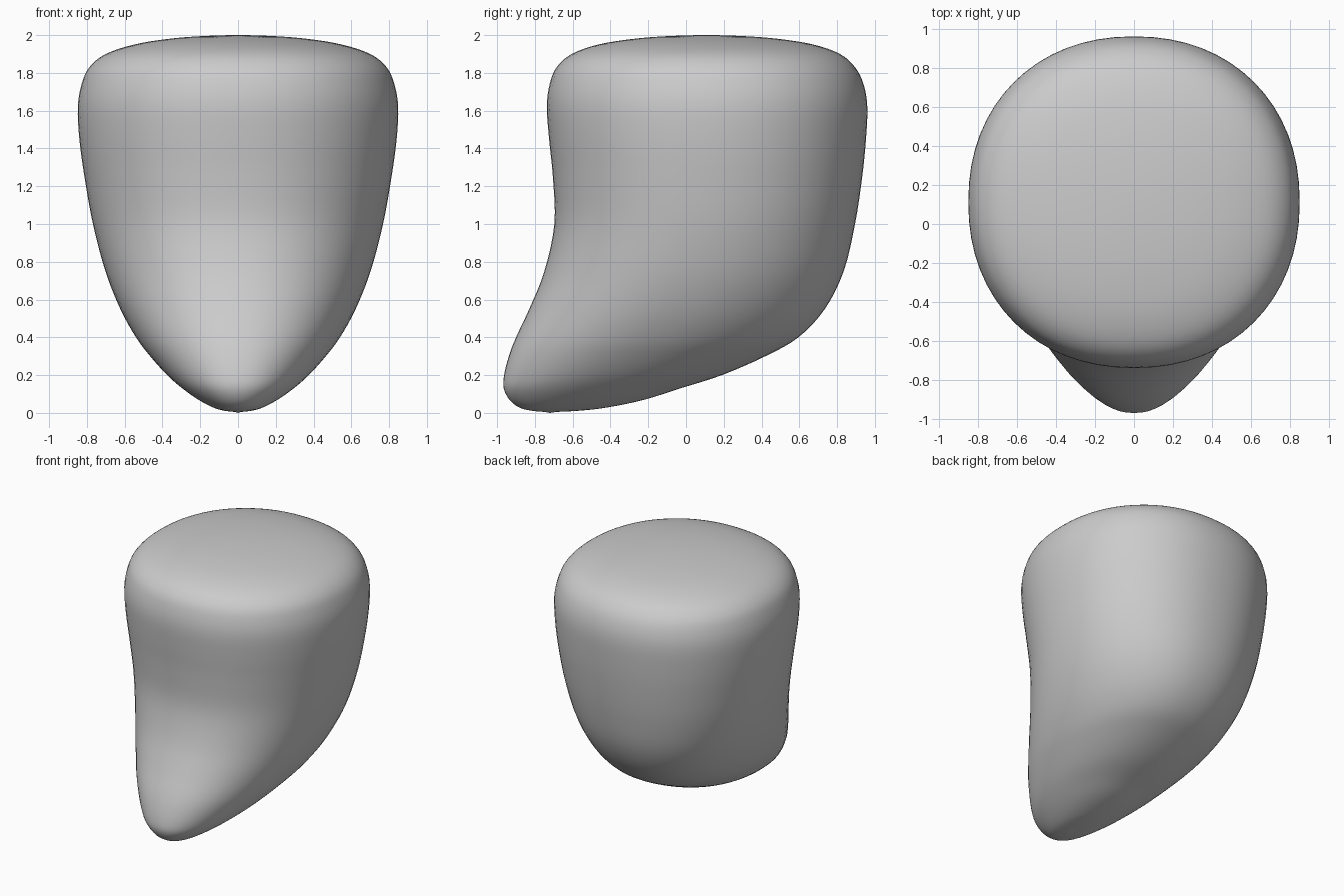
import bpy, bmesh, math
from mathutils import Vector

if "Cube" in bpy.data.objects:
    bpy.data.objects.remove(bpy.data.objects["Cube"])

# Horizontal sections: z, front y, back y, half width
KEYS = [Vector(k) for k in (
    (0.005, -0.72, -0.72, 0.0), (0.012, -0.82, -0.56, 0.075), (0.03, -0.885, -0.41, 0.135),
    (0.07, -0.935, -0.22, 0.21), (0.13, -0.965, -0.03, 0.295), (0.2, -0.963, 0.19, 0.375),
    (0.3, -0.938, 0.42, 0.465), (0.4, -0.90, 0.595, 0.54), (0.55, -0.83, 0.735, 0.623),
    (0.75, -0.75, 0.835, 0.702), (1.0, -0.697, 0.895, 0.768), (1.25, -0.705, 0.933, 0.813),
    (1.45, -0.725, 0.953, 0.84), (1.62, -0.737, 0.96, 0.848), (1.74, -0.722, 0.94, 0.828),
    (1.83, -0.685, 0.895, 0.787), (1.9, -0.605, 0.815, 0.70), (1.95, -0.465, 0.675, 0.55),
    (1.98, -0.28, 0.49, 0.37), (1.995, -0.09, 0.30, 0.185), (2.0, 0.11, 0.11, 0.0))]
SEGS, STEPS, POWER = 64, 4, 2.15


def mirrored(k):
    return Vector((k[0], k[2], k[1], -k[3]))


def spline(a, b, c, d, t):
    return 0.5 * (2 * b + (c - a) * t + (2 * a - 5 * b + 4 * c - d) * t * t
                  + (3 * b - a - 3 * c + d) * t ** 3)


def ring(bm, s):
    z, y0, y1, w = s
    verts = []
    for i in range(SEGS):
        a = math.tau * i / SEGS
        c, n = math.cos(a), math.sin(a)
        x = math.copysign(abs(c) ** (2 / POWER), c) * w
        y = (y0 + y1) / 2 + math.copysign(abs(n) ** (2 / POWER), n) * (y1 - y0) / 2
        verts.append(bm.verts.new((x, y, z)))
    return verts


# Smooth sections between the keys
pts = [mirrored(KEYS[1])] + KEYS + [mirrored(KEYS[-2])]
sections = [spline(*pts[i:i + 4], j / STEPS)
            for i in range(len(KEYS) - 1) for j in range(STEPS)][1:]

# Loft the body and close both poles
bm = bmesh.new()
rings = [ring(bm, s) for s in sections]
bottom = bm.verts.new((0, KEYS[0][1], KEYS[0][0] - 0.005))
top = bm.verts.new((0, KEYS[-1][1], KEYS[-1][0]))
for i in range(SEGS):
    j = (i + 1) % SEGS
    for lo, hi in zip(rings, rings[1:]):
        bm.faces.new((lo[i], lo[j], hi[j], hi[i]))
    bm.faces.new((bottom, rings[0][j], rings[0][i]))
    bm.faces.new((top, rings[-1][i], rings[-1][j]))
for f in bm.faces:
    f.smooth = True
bmesh.ops.recalc_face_normals(bm, faces=bm.faces)
mesh = bpy.data.meshes.new("rounded_body")
bm.to_mesh(mesh)
bm.free()
bpy.context.collection.objects.link(bpy.data.objects.new("rounded_body", mesh))
